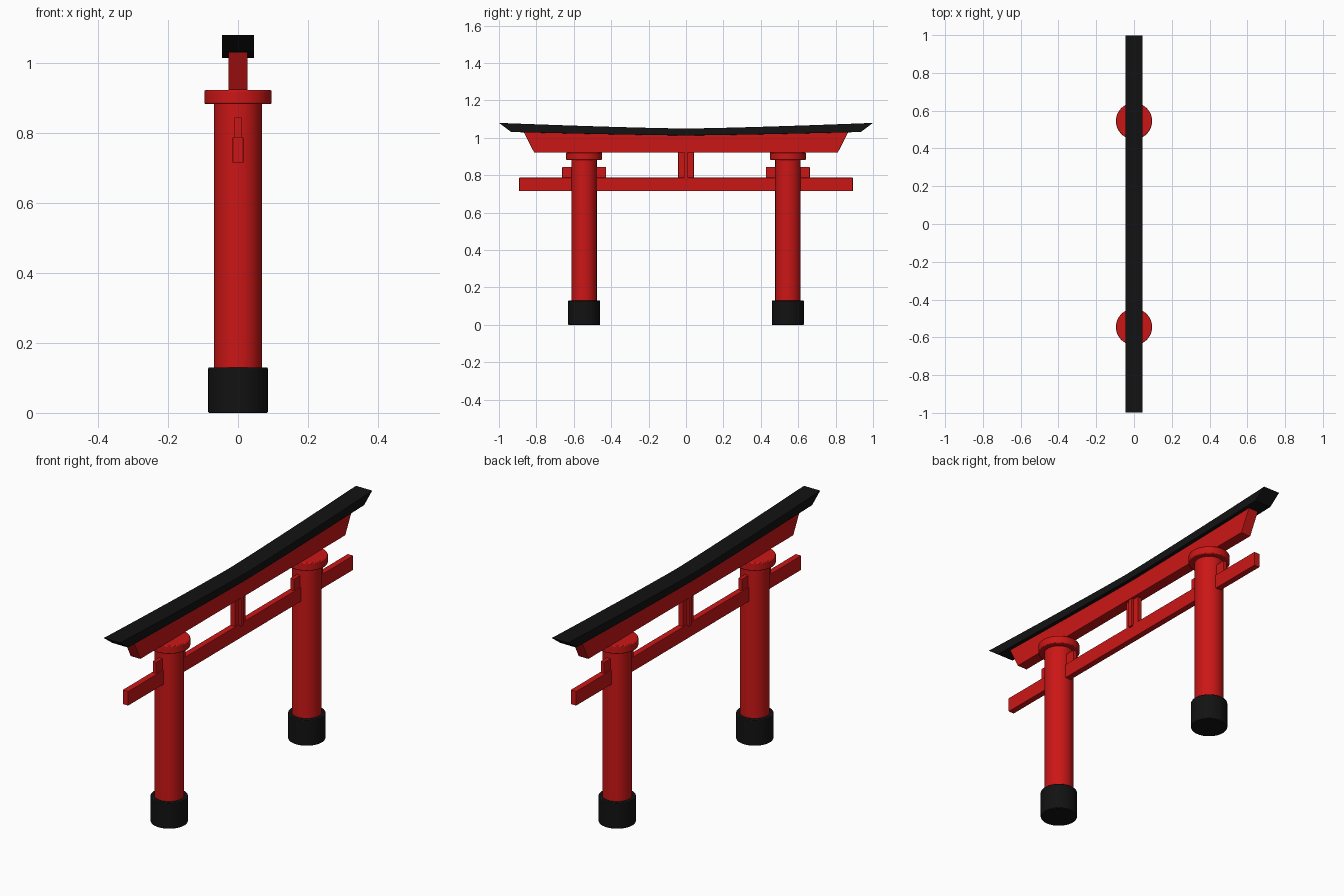
import bpy, bmesh

if "Cube" in bpy.data.objects:
    bpy.data.objects.remove(bpy.data.objects["Cube"])


def make_mat(name, rgb):
    m = bpy.data.materials.new(name)
    m.diffuse_color = (*rgb, 1)
    m.use_nodes = True
    m.node_tree.nodes["Principled BSDF"].inputs["Base Color"].default_value = m.diffuse_color
    return m


RED = make_mat("red_lacquer", (0.60, 0.008, 0.008))
BLACK = make_mat("black_lacquer", (0.006, 0.006, 0.006))


def finish(ob, name, mat, bevel=0.0):
    ob.name = name
    ob.data.materials.append(mat)
    if bevel:
        b = ob.modifiers.new("edge_bevel", "BEVEL")
        b.width = bevel
        b.segments = 2
        b.limit_method = "ANGLE"
        b.angle_limit = 0.7
    return ob


def cylinder(name, mat, r, z0, z1, y, bevel=0.0):
    bpy.ops.mesh.primitive_cylinder_add(vertices=48, radius=r, depth=z1 - z0,
                                        location=(0, y, (z0 + z1) / 2))
    bpy.ops.object.shade_smooth_by_angle(angle=0.6)
    return finish(bpy.context.object, name, mat, bevel)


def box(name, mat, hx, y0, y1, z0, z1, bevel=0.002):
    bpy.ops.mesh.primitive_cube_add(size=1, location=(0, (y0 + y1) / 2, (z0 + z1) / 2))
    ob = bpy.context.object
    ob.scale = (2 * hx, y1 - y0, z1 - z0)
    bpy.ops.object.transform_apply(location=False, rotation=False, scale=True)
    return finish(ob, name, mat, bevel)


def swept_beam(name, mat, hx, half_top, half_bot, top, bottom, n=24):
    """Beam along y with curved top and bottom and slanted ends."""
    bm = bmesh.new()
    rings = []
    for i in range(n + 1):
        t = 2 * i / n - 1
        yt, yb = t * half_top, t * half_bot
        pts = [(-hx, yb, bottom(yb)), (hx, yb, bottom(yb)),
               (hx, yt, top(yt)), (-hx, yt, top(yt))]
        rings.append([bm.verts.new(p) for p in pts])
    for a, b in zip(rings, rings[1:]):
        for k in range(4):
            j = (k + 1) % 4
            bm.faces.new((a[k], a[j], b[j], b[k]))
    bm.faces.new(rings[0])
    bm.faces.new(rings[-1])
    bmesh.ops.recalc_face_normals(bm, faces=bm.faces)
    me = bpy.data.meshes.new(name)
    bm.to_mesh(me)
    bm.free()
    ob = bpy.data.objects.new(name, me)
    bpy.context.collection.objects.link(ob)
    return finish(ob, name, mat, 0.002)


# Pillars with black feet, collars and wedges
for side, y in (("left", -0.545), ("right", 0.545)):
    cylinder(side + "_foot", BLACK, 0.085, 0, 0.13, y, 0.003)
    cylinder(side + "_pillar", RED, 0.068, 0.12, 0.90, y)
    cylinder(side + "_collar", RED, 0.096, 0.882, 0.922, y, 0.004)
    box(side + "_wedge", RED, 0.010, y - 0.117, y + 0.117, 0.78, 0.844)

# Lower tie beam
box("tie_beam", RED, 0.0155, -0.892, 0.892, 0.715, 0.787)

# Centre strut: board with a raised rib
box("strut_board", RED, 0.012, -0.042, 0.042, 0.78, 0.93)
box("strut_rib", RED, 0.024, -0.011, 0.011, 0.777, 0.93)

# Upper red lintel and curved black roof beam
swept_beam("lintel", RED, 0.0275, 0.868, 0.812,
           lambda y: 1.018 + 0.017 * abs(y) ** 1.3, lambda y: 0.922)
swept_beam("roof_beam", BLACK, 0.046, 1.0, 0.935,
           lambda y: 1.05 + 0.03 * abs(y) ** 1.3,
           lambda y: 1.013 + 0.02 * abs(y) ** 1.3)
